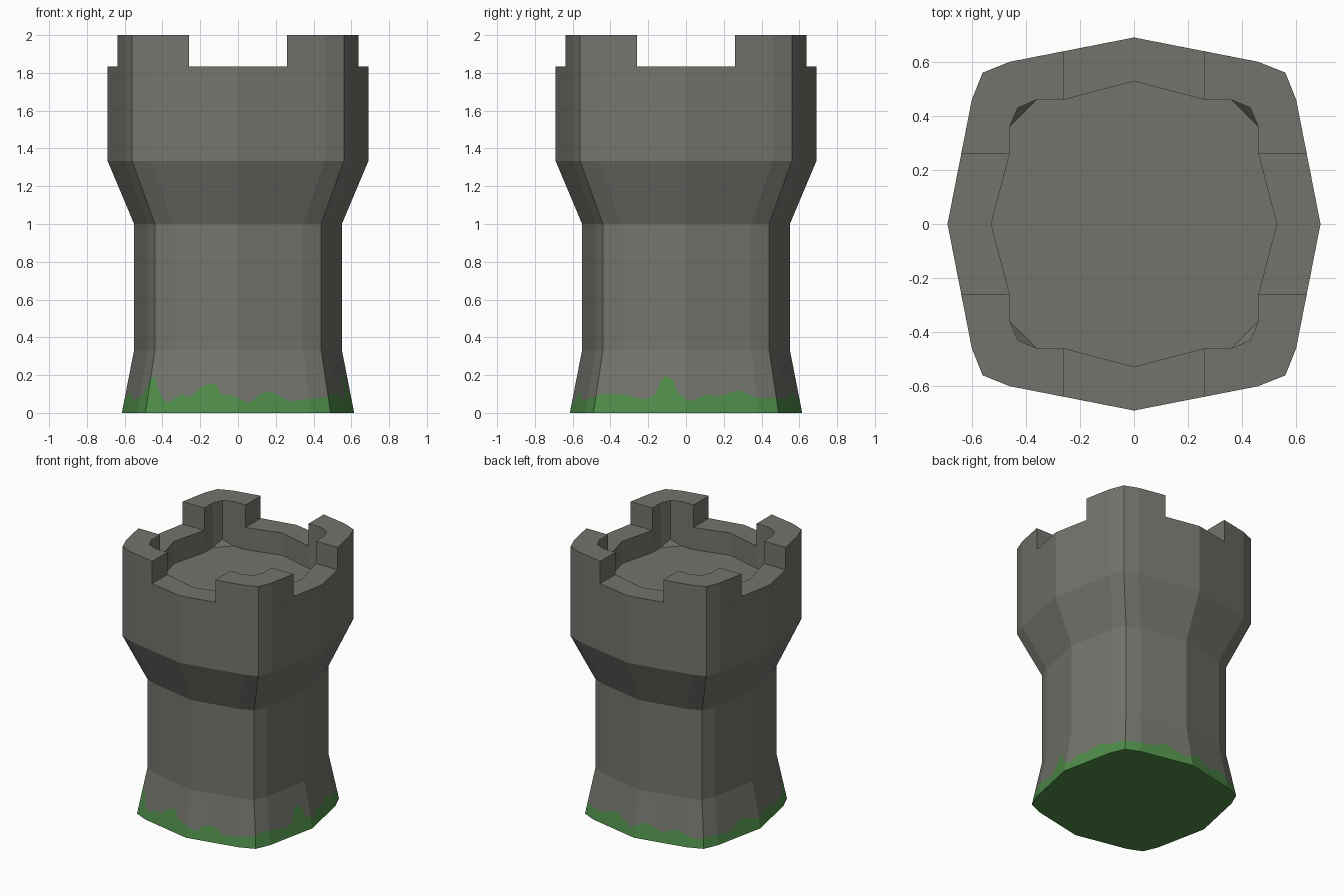
import bpy, bmesh, math
from mathutils import Vector

if "Cube" in bpy.data.objects:
    bpy.data.objects.remove(bpy.data.objects["Cube"])


def material(name, rgb):
    m = bpy.data.materials.new(name)
    m.diffuse_color = (*rgb, 1)
    m.use_nodes = True
    m.node_tree.nodes["Principled BSDF"].inputs["Base Color"].default_value = m.diffuse_color
    return m


STONE = material("grey stone", (0.175, 0.175, 0.155))
MOSS = material("green moss", (0.078, 0.265, 0.068))


def four(quadrant):
    """Repeat a quarter outline around the z axis."""
    out, pts = [], list(quadrant)
    for _ in range(4):
        out += pts
        pts = [(-y, x) for x, y in pts]
    return out


def finish(name, bm, mats):
    bmesh.ops.remove_doubles(bm, verts=bm.verts, dist=1e-5)
    bmesh.ops.recalc_face_normals(bm, faces=bm.faces)
    me = bpy.data.meshes.new(name)
    bm.to_mesh(me)
    bm.free()
    for m in mats:
        me.materials.append(m)
    ob = bpy.data.objects.new(name, me)
    bpy.context.collection.objects.link(ob)
    return ob


def face(bm, pts, mat=0):
    f = bm.faces.new([bm.verts.new(p) for p in pts])
    f.material_index = mat


def bridge(bm, a, b, mat=0):
    n = len(a)
    for i in range(n):
        j = (i + 1) % n
        face(bm, (a[i], a[j], b[j], b[i]), mat)


def ring(outline, z):
    return [Vector((x, y, z)) for x, y in outline]


# Outlines: bulging square with clipped corners
FOOT = four([(.615, 0), (.535, .385), (.49, .49), (.385, .535)])
NECK = four([(.55, 0), (.48, .345), (.44, .44), (.345, .48)])
HEAD = four([(.69, 0), (.639, .26), (.60, .46), (.56, .56), (.46, .60), (.26, .639)])
HEAD16 = [p for i, p in enumerate(HEAD) if i % 6 not in (1, 5)]
INNER = four([(.528, 0), (.46, .26), (.46, .36), (.43, .43), (.36, .46), (.26, .46)])
Z_FOOT, Z_NECK, Z_HEAD, Z_FLOOR, Z_RIM, Z_TOP = .333, 1.0, 1.333, 1.667, 1.833, 2.0

# Shaft and flared collar
bm = bmesh.new()
bridge(bm, ring(NECK, Z_FOOT), ring(NECK, Z_NECK))
bridge(bm, ring(NECK, Z_NECK), ring(HEAD16, Z_HEAD))
finish("tower_shaft", bm, [STONE])

# Battlement wall with a crenel in the middle of each side
bm = bmesh.new()
bridge(bm, ring(HEAD16, Z_HEAD), ring(HEAD16, Z_RIM))
out_lo, out_hi = ring(HEAD, Z_RIM), ring(HEAD, Z_TOP)
in_lo, in_hi = ring(INNER, Z_RIM), ring(INNER, Z_TOP)
floor = ring(INNER, Z_FLOOR)
for i in range(3, 24, 6):
    floor[i].z += .045
bridge(bm, floor, in_lo)
for i in range(24):
    j, k = (i + 1) % 24, i % 6
    if k in (0, 5):
        face(bm, (out_lo[i], out_lo[j], in_lo[j], in_lo[i]))
        continue
    face(bm, (out_lo[i], out_lo[j], out_hi[j], out_hi[i]))
    face(bm, (in_lo[i], in_lo[j], in_hi[j], in_hi[i]))
    face(bm, (out_hi[i], out_hi[j], in_hi[j], in_hi[i]))
    for end in ([i] if k == 1 else [j] if k == 4 else []):
        face(bm, (out_lo[end], in_lo[end], in_hi[end], out_hi[end]))
# Roof floor with small raised corner fillets
center = Vector((0, 0, Z_FLOOR))
flat = [p for i, p in enumerate(floor) if i % 6 != 3]
for i in range(len(flat)):
    face(bm, (flat[i], flat[(i + 1) % len(flat)], center))
for i in range(3, 24, 6):
    face(bm, (floor[i - 1], floor[i], floor[i + 1]))
finish("battlements", bm, [STONE])

# Moss height along each side: (position, height)
FRONT = [(-.62, .07), (-.55, .10), (-.51, .16), (-.48, .20), (-.455, .18), (-.43, .10),
         (-.38, .05), (-.31, .10), (-.27, .08), (-.21, .13), (-.15, .16), (-.12, .15),
         (-.10, .10), (-.02, .09), (.06, .05), (.12, .10), (.18, .115), (.28, .06), (.36, .07), (.5, .085), (.62, .09)]
RIGHT = [(-.62, .06), (-.55, .10), (-.35, .10), (-.23, .07), (-.16, .10), (-.14, .18),
         (-.11, .20), (-.07, .17), (-.05, .11), (.02, .06), (.12, .10), (.17, .085),
         (.29, .12), (.38, .08), (.5, .08), (.62, .09)]
BACK = [(-.62, .09), (-.45, .06), (-.3, .11), (-.2, .07), (-.08, .12), (.05, .06), (.2, .13), (.3, .08), (.5, .08), (.62, .09)]
LEFT = [(-.62, .16), (-.49, .18), (-.42, .09), (-.25, .06), (-.12, .11), (0, .07), (.15, .12), (.28, .06), (.5, .08), (.62, .09)]


def moss_height(x, y):
    if abs(y) >= abs(x):
        u, table = x, (FRONT if y < 0 else BACK)
    else:
        u, table = y, (RIGHT if x > 0 else LEFT)
    for (a, ha), (b, hb) in zip(table, table[1:]):
        if a <= u <= b:
            return ha + (hb - ha) * (u - a) / (b - a)
    return .08


# Flared foot, split along a ragged moss line
bm = bmesh.new()
low, mid, high = [], [], []
foot, neck = ring(FOOT, 0), ring(NECK, Z_FOOT)
for i in range(16):
    j = (i + 1) % 16
    steps = 16 if i % 4 in (0, 3) else 4
    for s in range(steps):
        a = foot[i].lerp(foot[j], s / steps)
        b = neck[i].lerp(neck[j], s / steps)
        low.append(a)
        high.append(b)
        mid.append(a.lerp(b, moss_height(a.x, a.y) / Z_FOOT))
bridge(bm, low, mid, 1)
bridge(bm, mid, high, 0)
face(bm, low, 1)
finish("mossy_foot", bm, [STONE, MOSS])
